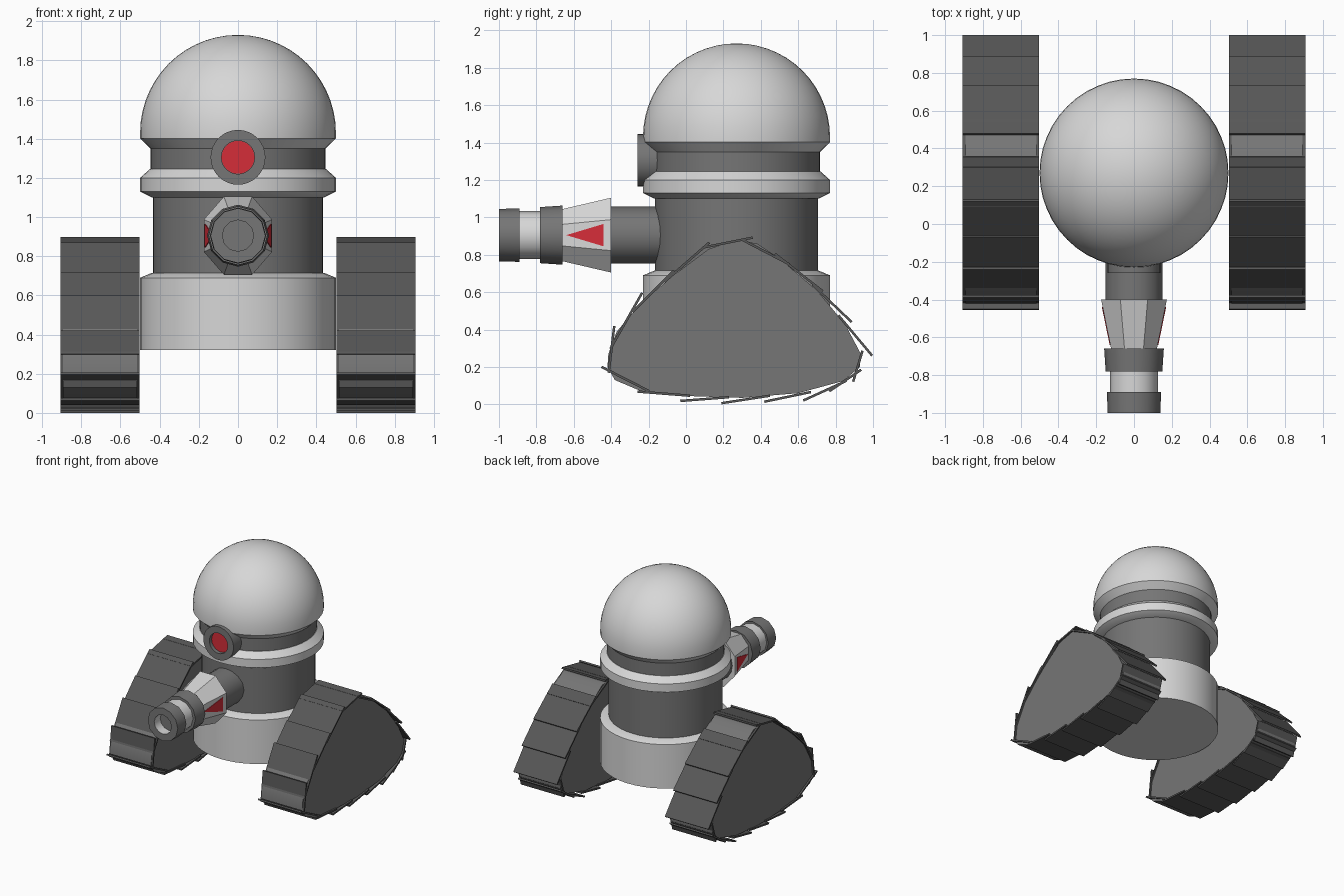
import bpy, bmesh, math
from mathutils import Vector

if "Cube" in bpy.data.objects:
    bpy.data.objects.remove(bpy.data.objects["Cube"])


def material(name, colour):
    m = bpy.data.materials.new(name)
    m.diffuse_color = (*colour, 1)
    m.use_nodes = True
    m.node_tree.nodes["Principled BSDF"].inputs["Base Color"].default_value = m.diffuse_color
    return m


LIGHT = material("light_grey", (0.68, 0.68, 0.68))
DARK = material("dark_grey", (0.18, 0.18, 0.18))
TREAD = material("tread_grey", (0.095, 0.095, 0.095))
RED = material("red", (0.66, 0.026, 0.04))


def finish(bm, name, mats, smooth=True, mirror=False):
    bmesh.ops.recalc_face_normals(bm, faces=bm.faces[:])
    bm.normal_update()
    for f in bm.faces:
        f.smooth = smooth
    for e in bm.edges:
        e.smooth = e.calc_face_angle(0) < math.radians(32)
    me = bpy.data.meshes.new(name)
    bm.to_mesh(me)
    bm.free()
    for m in mats:
        me.materials.append(m)
    ob = bpy.data.objects.new(name, me)
    bpy.context.collection.objects.link(ob)
    if mirror:
        ob.modifiers.new("Mirror", 'MIRROR').use_mirror_merge = False
    return ob


def lathe(name, profile, mats, place, n=48, phase=0.0, smooth=True, band=None):
    """Revolve (radius, height) points; place maps (a, b, h) to a 3D position."""
    bm = bmesh.new()
    rings = []
    for r, h in profile:
        count = 1 if r == 0 else n
        rings.append([bm.verts.new(place(r * math.cos(phase + i * math.tau / n),
                                         r * math.sin(phase + i * math.tau / n), h))
                      for i in range(count)])
    for k, (a, b) in enumerate(zip(rings, rings[1:])):
        for i in range(n):
            j = (i + 1) % n
            quad = [a[i % len(a)], a[j % len(a)], b[j % len(b)], b[i % len(b)]]
            f = bm.faces.new(list(dict.fromkeys(quad)))
            f.material_index = band(k) if band else 0
    return finish(bm, name, mats, smooth)


def loft(bm, a, b):
    """Closed solid between two matching outlines."""
    va, vb = [bm.verts.new(p) for p in a], [bm.verts.new(p) for p in b]
    bm.faces.new(va)
    bm.faces.new(vb)
    for i in range(len(a)):
        j = (i + 1) % len(a)
        bm.faces.new((va[i], va[j], vb[j], vb[i]))


def upright(a, b, h):
    return (a, 0.27 + b, h)


def forward(z, x_scale=1.0):
    return lambda a, b, h: (a * x_scale, h, z + b)


# Body stack
lathe("base", [(0, .32), (.5, .32), (.5, .69), (.44, .715), (0, .715)], [LIGHT], upright)
lathe("torso", [(0, .70), (.435, .70), (.435, 1.11), (0, 1.11)], [DARK], upright)
lathe("collar_ring", [(0, 1.10), (.44, 1.10), (.5, 1.13), (.5, 1.20), (.45, 1.245), (0, 1.245)],
      [LIGHT], upright)
lathe("neck", [(0, 1.23), (.447, 1.23), (.447, 1.36), (0, 1.36)], [DARK], upright)
dome = [(.5 * math.cos(t), 1.43 + .5 * math.sin(t))
        for t in (i * math.pi / 28 for i in range(14))]
lathe("dome", [(0, 1.35), (.447, 1.35), (.5, 1.402)] + dome + [(0, 1.93)], [LIGHT], upright)

# Eye
lathe("eye_housing", [(0, -.14), (.14, -.14), (.14, -.26), (.085, -.26), (.085, -.225), (0, -.225)],
      [DARK], forward(1.305), n=32)
lathe("eye_lens", [(0, -.21), (.084, -.21), (.084, -.23), (0, -.23)], [RED], forward(1.305), n=32)

# Cannon
gun = forward(.905)
lathe("cannon_barrel", [(0, -.1), (.152, -.1), (.152, -.41), (0, -.41)], [DARK], gun, n=16)
lathe("cannon_shroud", [(0, -.40), (.2165, -.40), (.146, -.68), (0, -.68)], [LIGHT],
      forward(.905, .87), n=8, phase=math.pi / 8, smooth=False)
lathe("cannon_collar", [(0, -.66), (.158, -.66), (.150, -.78), (0, -.78)], [DARK], gun, n=12)
lathe("cannon_sleeve", [(0, -.77), (.128, -.77), (.128, -.90), (0, -.90)], [LIGHT], gun, n=12)
lathe("cannon_muzzle", [(0, -.89), (.143, -.89), (.140, -1), (.08, -1), (.08, -.92), (0, -.92)],
      [DARK, LIGHT], gun, n=12, band=lambda k: int(k == 3))

# Red triangle plates on the shroud sides
bm = bmesh.new()
tri = [(.166, -.44, .965), (.166, -.44, .845), (.125, -.64, .905)]
loft(bm, [(x - .004, y, z) for x, y, z in tri], [(x + .004, y, z) for x, y, z in tri])
finish(bm, "cannon_marking", [RED], smooth=False, mirror=True)

# Track bodies: rounded triangle outline in (y, z)
outline = [(-.42, .20), (-.38, .13), (-.25, .075), (0, .045), (.3, .035), (.6, .06), (.84, .125),
           (.93, .20), (.935, .27), (.85, .43), (.7, .61), (.5, .78), (.38, .86), (.27, .88),
           (.12, .83), (-.08, .68), (-.25, .53), (-.37, .39), (-.415, .27)]
bm = bmesh.new()
loft(bm, [(.515, y, z) for y, z in outline], [(.893, y, z) for y, z in outline])
finish(bm, "track_body", [DARK], mirror=True)

# Overlapping tread plates: (start, end) in (y, z), each end standing proud
plates = [((.09, .845), (.355, .898)), ((.30, .888), (.555, .755)), ((.48, .81), (.735, .61)),
          ((.68, .645), (.89, .445)), ((.82, .48), (1.0, .265)), ((.95, .285), (.90, .12)),
          ((.94, .18), (.77, .065)), ((.86, .12), (.63, .015)), ((.67, .06), (.42, .008)),
          ((.45, .04), (.19, 0)), ((.23, .032), (-.03, .012)), ((.02, .04), (-.26, .062)),
          ((-.2, .065), (-.455, .195)), ((-.42, .17), (-.39, .42)), ((-.41, .30), (-.24, .60)),
          ((-.29, .50), (-.07, .72)), ((-.12, .66), (.12, .87))]
bm = bmesh.new()
for s, e in plates:
    s, e = Vector(s), Vector(e)
    d = (e - s).normalized() * .013
    inward = Vector((d.y, -d.x))
    quad = [s, e, e + inward, s + inward]
    loft(bm, [(.503, p.x, p.y) for p in quad], [(.907, p.x, p.y) for p in quad])
finish(bm, "track_treads", [TREAD], smooth=False, mirror=True)
